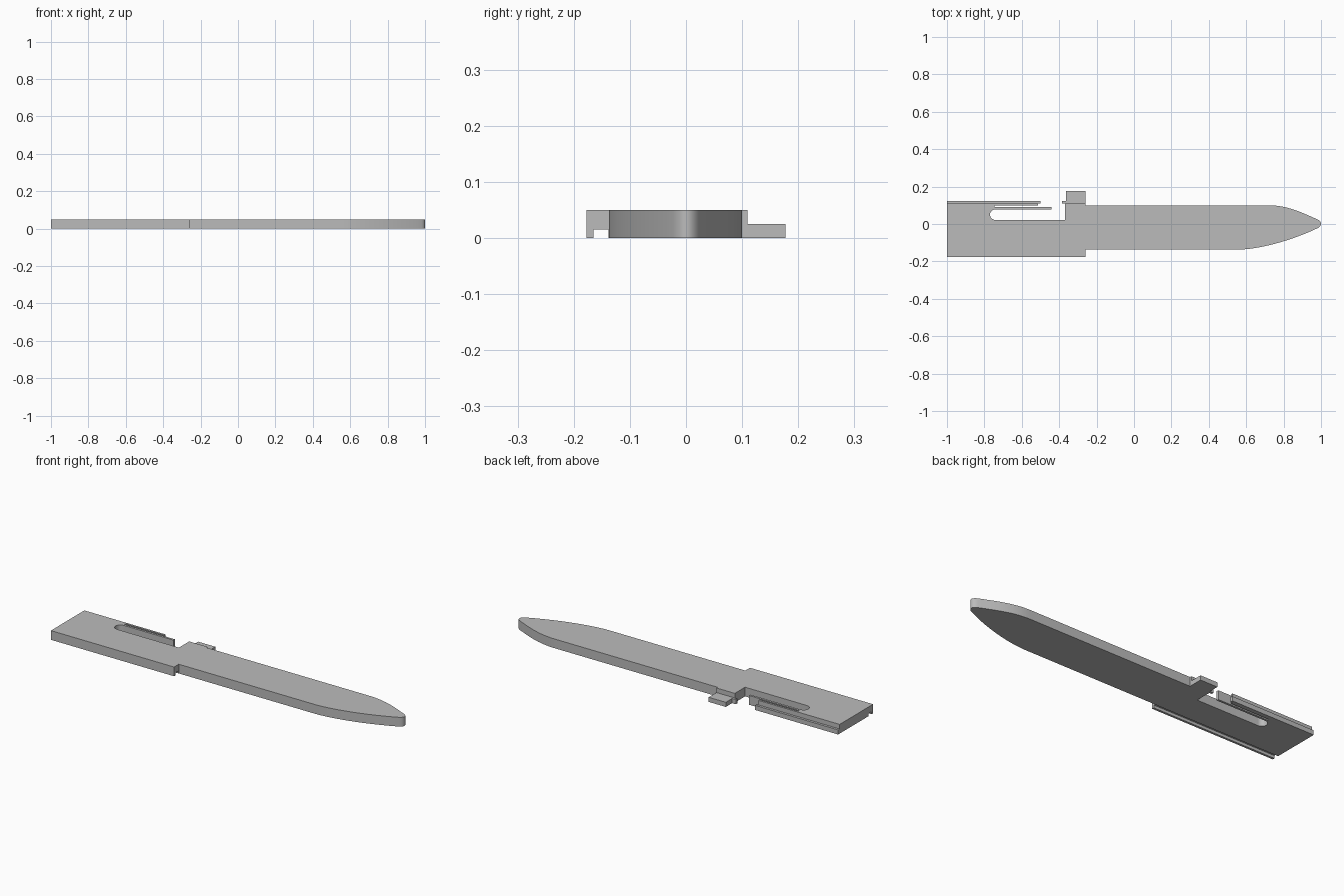
import bpy, bmesh, math
from mathutils import Vector
from mathutils.geometry import interpolate_bezier

old = bpy.data.objects.get("Cube")
if old:
    bpy.data.objects.remove(old, do_unlink=True)

grey = bpy.data.materials.new("plain grey")
grey.use_nodes = True
grey.diffuse_color = (0.5, 0.5, 0.5, 1)
grey.node_tree.nodes["Principled BSDF"].inputs["Base Color"].default_value = (0.5, 0.5, 0.5, 1)


def plate(name, outline, z0, z1):
    """Extrude a flat outline from z0 up to z1."""
    bm = bmesh.new()
    face = bm.faces.new([bm.verts.new((x, y, z0)) for x, y in outline])
    up = bmesh.ops.extrude_face_region(bm, geom=[face])["geom"]
    bmesh.ops.translate(bm, vec=(0, 0, z1 - z0),
                        verts=[v for v in up if isinstance(v, bmesh.types.BMVert)])
    bmesh.ops.recalc_face_normals(bm, faces=bm.faces)
    mesh = bpy.data.meshes.new(name)
    bm.to_mesh(mesh)
    bm.free()
    mesh.materials.append(grey)
    obj = bpy.data.objects.new(name, mesh)
    bpy.context.collection.objects.link(obj)
    return obj


def box(name, x0, x1, y0, y1, z0, z1):
    return plate(name, [(x0, y0), (x1, y0), (x1, y1), (x0, y1)], z0, z1)


def bezier(a, b, c, d, n):
    pts = interpolate_bezier(*[Vector((x, y, 0)) for x, y in (a, b, c, d)], n)
    return [(p.x, p.y) for p in pts]


TOP = 0.05
GUARD = -0.26

# Blade curves: lower edge, rounded tip, upper edge
lower = bezier((0.56, -0.137), (0.68, -0.134), (0.85, -0.085), (0.98, -0.023), 16)
tip = bezier((0.98, -0.023), (1.007, -0.01), (1.007, 0.012), (0.98, 0.025), 12)
upper = bezier((0.98, 0.025), (0.9, 0.06), (0.82, 0.1), (0.72, 0.1), 14)

# Slot with a rounded end, bounded by the spring arm
slot = []
for i in range(17):
    a = -math.pi / 2 - math.pi * i / 16
    slot.append((-0.742 + 0.028 * math.cos(a), 0.05 + 0.028 * math.sin(a)))
arm = [(-0.442, 0.078), (-0.442, 0.09), (-0.745, 0.09), (-0.745, 0.099), (-0.513, 0.099)]

outline = [(-1, -0.177), (GUARD, -0.177), (GUARD, -0.137)]
outline += lower + tip[1:-1] + upper
outline += [(GUARD, 0.1), (GUARD, 0.11), (-0.37, 0.11), (-0.37, 0.022)]
outline += slot + arm + [(-0.513, 0.11), (-1, 0.11)]
body = plate("handle_and_blade", outline, 0, TOP)

# Groove along the underside of the handle
cutter = box("groove_cutter", -1.1, GUARD + 0.1, -0.165, -0.138, -0.05, 0.015)
cutter.hide_render = True
cut = body.modifiers.new("groove", "BOOLEAN")
cut.operation = "DIFFERENCE"
cut.solver = "EXACT"
cut.object = cutter
bpy.context.view_layer.objects.active = body
body.select_set(True)
bpy.ops.object.modifier_apply(modifier=cut.name)
bpy.data.objects.remove(cutter, do_unlink=True)
bpy.ops.object.shade_smooth_by_angle(angle=math.radians(30))

# Half-height rail, tab and nub on the back edge
box("back_rail", -1, -0.5, 0.11, 0.123, 0, 0.025)
box("guard_tab", -0.363, GUARD, 0.11, 0.177, 0, 0.025)
box("guard_nub", -0.385, -0.363, 0.11, 0.123, 0, 0.025)
